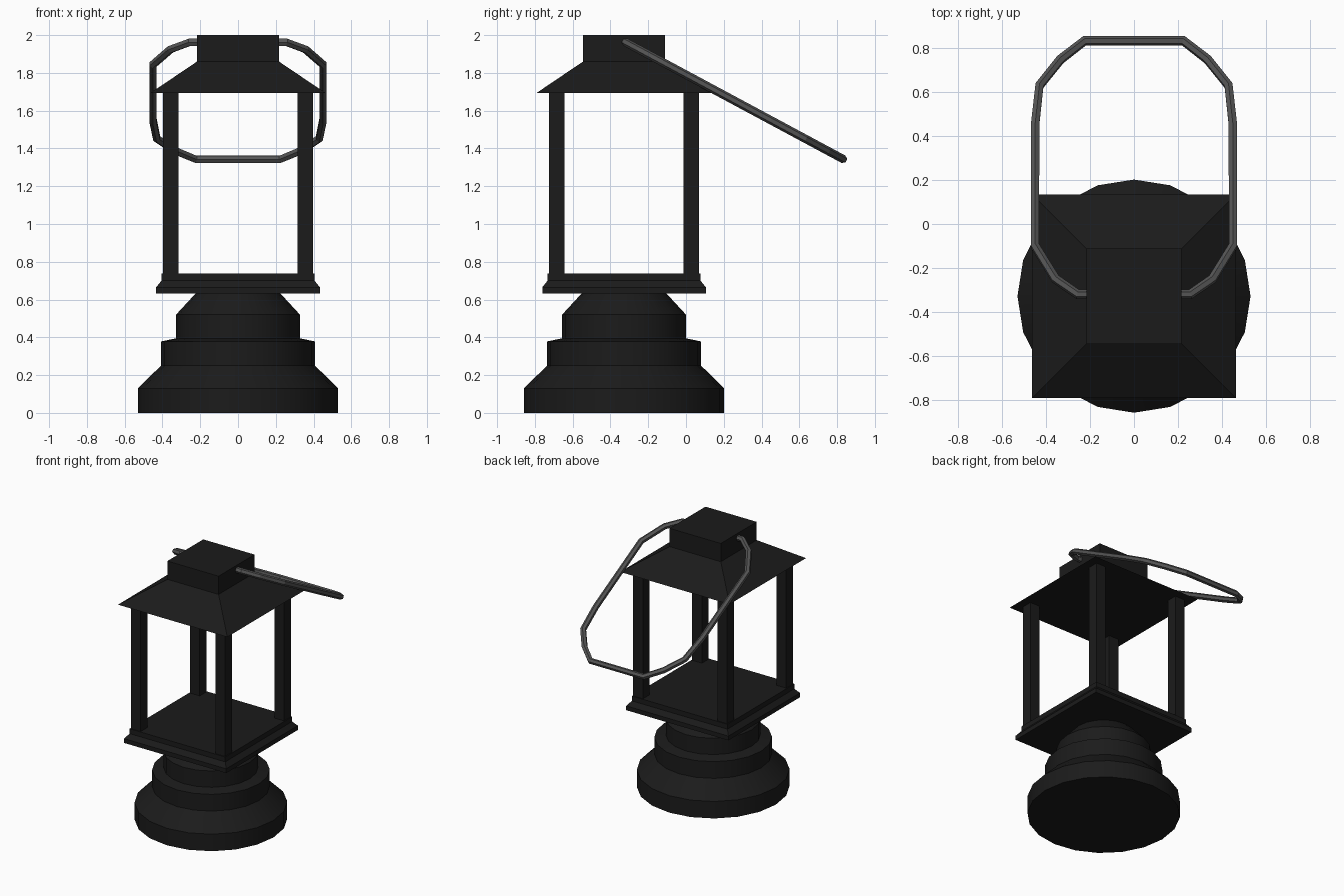
import bpy, bmesh
from math import sin, cos, pi, sqrt

if "Cube" in bpy.data.objects:
    bpy.data.objects.remove(bpy.data.objects["Cube"])

CY = -0.328  # lantern axis; the swung-back handle fills the +y half


def material(name, v):
    m = bpy.data.materials.new(name)
    m.diffuse_color = (v, v, v, 1)
    m.use_nodes = True
    m.node_tree.nodes["Principled BSDF"].inputs["Base Color"].default_value = m.diffuse_color
    return m


dark = material("dark_metal", 0.011)
steel = material("grey_wire", 0.09)


def lathe(name, profile, sides, center=(0, CY)):
    """Closed stack of n-sided rings; for 4 sides r is the half width."""
    square = sides == 4
    bm = bmesh.new()
    rings = []
    for r, z in profile:
        if square:
            r *= sqrt(2)
        off = pi / 4 if square else 0
        rings.append([bm.verts.new((center[0] + r * cos(off + 2 * pi * i / sides),
                                    center[1] + r * sin(off + 2 * pi * i / sides), z))
                      for i in range(sides)])
    for a, b in zip(rings, rings[1:]):
        for i in range(sides):
            j = (i + 1) % sides
            bm.faces.new((a[i], a[j], b[j], b[i]))
    bm.faces.new(rings[0][::-1])
    bm.faces.new(rings[-1])
    me = bpy.data.meshes.new(name)
    bm.to_mesh(me)
    bm.free()
    ob = bpy.data.objects.new(name, me)
    bpy.context.collection.objects.link(ob)
    me.materials.append(dark)
    return ob


# Stepped round base
base = lathe("base", [(0.53, 0), (0.53, 0.13), (0.408, 0.25), (0.408, 0.378),
                      (0.328, 0.395), (0.328, 0.52), (0.22, 0.637)], 20)
bpy.context.view_layer.objects.active = base
base.select_set(True)
bpy.ops.object.shade_smooth_by_angle(angle=pi / 7)

# Square platform with chamfered lip
lathe("platform", [(0.433, 0.632), (0.433, 0.665), (0.405, 0.70), (0.405, 0.737)], 4)

# Four corner posts
for sx in (-1, 1):
    for sy in (-1, 1):
        lathe("post", [(0.041, 0.73), (0.041, 1.70)], 4, (sx * 0.357, CY + sy * 0.357))

# Hipped roof with square cap
lathe("roof", [(0.463, 1.694), (0.217, 1.86), (0.217, 2.0)], 4)

# Wire handle: half outline in top view, mirrored, lying in a tilted plane
half = [(0.20, -0.32), (0.255, -0.32), (0.357, -0.25), (0.45, -0.10),
        (0.45, 0.45), (0.43, 0.63), (0.335, 0.748), (0.225, 0.833)]
path = half + [(-x, y) for x, y in reversed(half)]
cu = bpy.data.curves.new("handle", 'CURVE')
cu.dimensions = '3D'
cu.bevel_depth = 0.022
cu.bevel_resolution = 1
cu.use_fill_caps = True
sp = cu.splines.new('POLY')
sp.points.add(len(path) - 1)
for p, (x, y) in zip(sp.points, path):
    p.co = (x, y, 1.965 - 0.537 * (y + 0.325), 1)
sp.use_smooth = False
cu.materials.append(steel)
bpy.context.collection.objects.link(bpy.data.objects.new("handle", cu))
